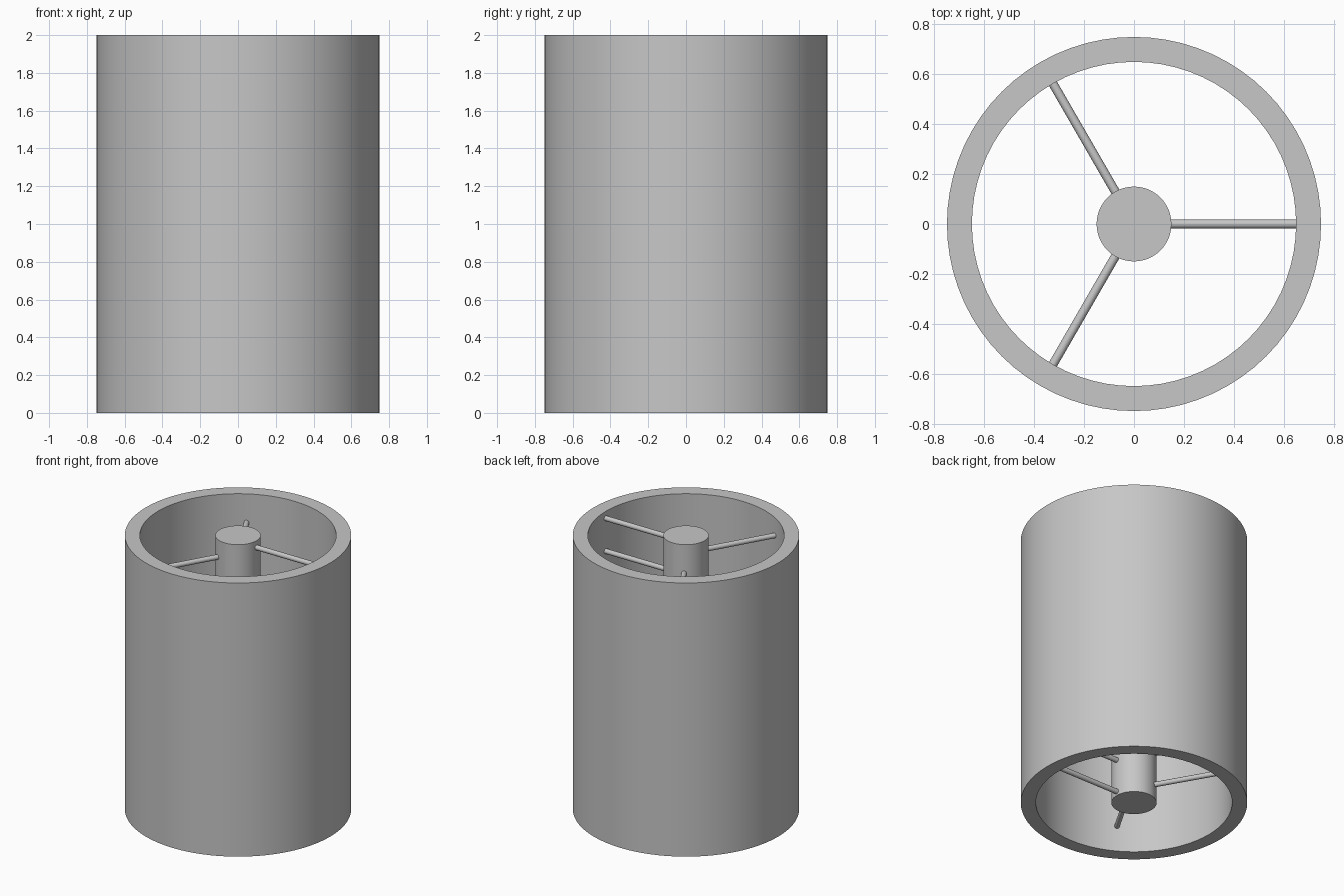
import bpy
import bmesh
import math
from mathutils import Matrix, Vector

if "Cube" in bpy.data.objects:
    bpy.data.objects.remove(bpy.data.objects["Cube"])

HEIGHT = 2.0
OUTER_R, INNER_R, HUB_R, ROD_R = 0.75, 0.65, 0.15, 0.018
ROD_COUNT, ROD_START, ROD_STEP = 25, 0.03, 0.08

grey = bpy.data.materials.new("plain grey")
grey.diffuse_color = (0.57, 0.57, 0.57, 1.0)
grey.use_nodes = True
grey.node_tree.nodes["Principled BSDF"].inputs["Base Color"].default_value = grey.diffuse_color


def finish(name, bm):
    """Turn a bmesh into a smooth-by-angle grey object."""
    bmesh.ops.recalc_face_normals(bm, faces=bm.faces)
    mesh = bpy.data.meshes.new(name)
    bm.to_mesh(mesh)
    bm.free()
    mesh.materials.append(grey)
    obj = bpy.data.objects.new(name, mesh)
    bpy.context.collection.objects.link(obj)
    bpy.ops.object.select_all(action='DESELECT')
    obj.select_set(True)
    bpy.context.view_layer.objects.active = obj
    bpy.ops.object.shade_smooth_by_angle(angle=math.radians(30))
    return obj


def cylinder(bm, radius, depth, sides, matrix):
    bmesh.ops.create_cone(bm, cap_ends=True, segments=sides, radius1=radius,
                          radius2=radius, depth=depth, matrix=matrix)


# Outer tube: a rectangular wall section swept round the vertical axis
bm = bmesh.new()
section = [(INNER_R, 0), (OUTER_R, 0), (OUTER_R, HEIGHT), (INNER_R, HEIGHT)]
verts = [bm.verts.new((r, 0, z)) for r, z in section]
edges = [bm.edges.new((verts[i], verts[(i + 1) % 4])) for i in range(4)]
bmesh.ops.spin(bm, geom=verts + edges, cent=(0, 0, 0), axis=(0, 0, 1),
               angle=math.tau, steps=72, use_merge=True)
bmesh.ops.remove_doubles(bm, verts=bm.verts, dist=1e-5)
finish("outer_tube", bm)

# Central hub running the full height
bm = bmesh.new()
cylinder(bm, HUB_R, HEIGHT, 48, Matrix.Translation((0, 0, HEIGHT / 2)))
finish("central_hub", bm)

# Spiral of rods joining hub and tube, a third of a turn apart
for i in range(ROD_COUNT):
    bm = bmesh.new()
    inner, outer = HUB_R - 0.005, INNER_R + 0.005
    place = (Matrix.Translation((0, 0, ROD_START + i * ROD_STEP))
             @ Matrix.Rotation(i * math.tau / 3, 4, 'Z')
             @ Matrix.Translation(((inner + outer) / 2, 0, 0))
             @ Matrix.Rotation(math.pi / 2, 4, 'Y'))
    cylinder(bm, ROD_R, outer - inner, 16, place)
    finish(f"rod_{i + 1}", bm)
